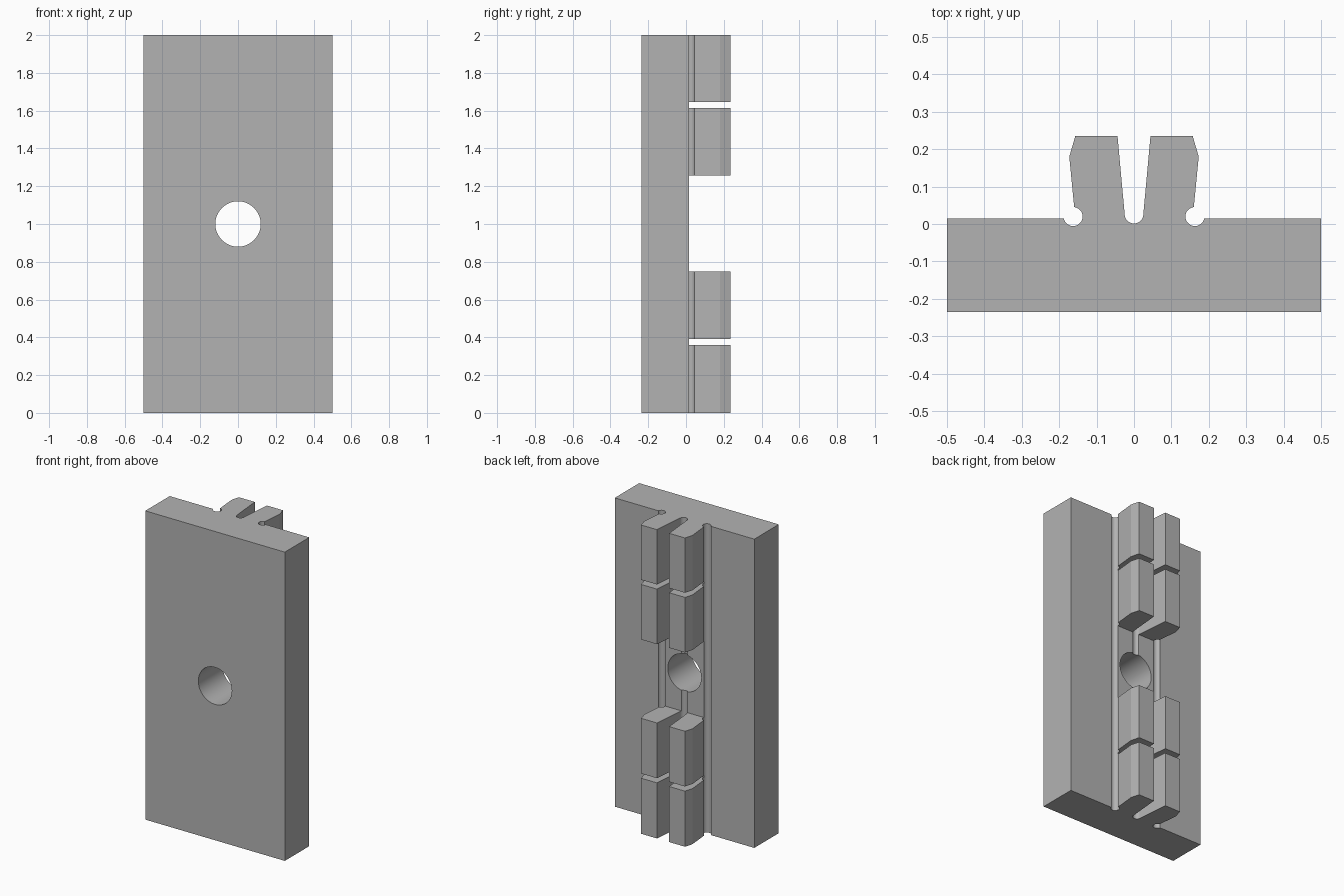
import bpy
import bmesh
import math
from mathutils import Matrix, Vector

cube = bpy.data.objects.get("Cube")
if cube:
    bpy.data.objects.remove(cube, do_unlink=True)

HEIGHT = 2.0
PLATE_BACK = 0.015
GREY = (0.45, 0.45, 0.45, 1)

grey = bpy.data.materials.new("plain grey")
grey.use_nodes = True
grey.diffuse_color = GREY
grey.node_tree.nodes["Principled BSDF"].inputs["Base Color"].default_value = GREY


def arc(cx, cy, r, start, end, steps):
    angles = [math.radians(start + (end - start) * i / steps) for i in range(steps + 1)]
    return [(cx + r * math.cos(a), cy + r * math.sin(a)) for a in angles]


def add_object(name, bm):
    bmesh.ops.recalc_face_normals(bm, faces=bm.faces)
    mesh = bpy.data.meshes.new(name)
    bm.to_mesh(mesh)
    bm.free()
    mesh.materials.append(grey)
    obj = bpy.data.objects.new(name, mesh)
    bpy.context.collection.objects.link(obj)
    return obj


def box(name, low, high):
    bm = bmesh.new()
    low, high = Vector(low), Vector(high)
    place = Matrix.Translation((low + high) / 2) @ Matrix.Diagonal((*(high - low), 1))
    bmesh.ops.create_cube(bm, size=1, matrix=place)
    return add_object(name, bm)


# Half of the section: plate edge, relief groove, clip prong, centre slot
half = [(0.5, -0.235), (0.5, PLATE_BACK)]
half += arc(0.163, 0.02, 0.0255, -11.3, -263, 24)
half += [(0.173, 0.18), (0.157, 0.235), (0.044, 0.235)]
half += arc(0, 0.0265, 0.025, 0, -90, 10)
section = half + [(-x, y) for x, y in reversed(half[:-1])]

# Plate and clip rails, extruded along the full height
bm = bmesh.new()
face = bm.faces.new([bm.verts.new((x, y, 0)) for x, y in section])
top = bmesh.ops.extrude_face_region(bm, geom=[face])["geom"]
bmesh.ops.translate(bm, vec=(0, 0, HEIGHT),
                    verts=[v for v in top if isinstance(v, bmesh.types.BMVert)])
plate = add_object("mounting_plate_with_clips", bm)

# Gaps that split the rails into four pairs of clips
cutters = [box("clip_gap_cutter", (-0.3, PLATE_BACK, z0), (0.3, 0.4, z1))
           for z0, z1 in ((0.36, 0.39), (0.748, 1.258), (1.615, 1.645))]

# Screw hole through the plate
bm = bmesh.new()
bmesh.ops.create_cone(bm, cap_ends=True, segments=64, radius1=0.12, radius2=0.12, depth=1,
                      matrix=Matrix.Translation((0, 0, 1)) @ Matrix.Rotation(math.pi / 2, 4, "X"))
cutters.append(add_object("screw_hole_cutter", bm))

bpy.context.view_layer.objects.active = plate
for cutter in cutters:
    cutter.hide_render = True
    cut = plate.modifiers.new(cutter.name, "BOOLEAN")
    cut.operation = "DIFFERENCE"
    cut.solver = "EXACT"
    cut.object = cutter
    bpy.ops.object.modifier_apply(modifier=cut.name)
    bpy.data.objects.remove(cutter, do_unlink=True)

# Smooth grooves and hole, crisp edges elsewhere
bpy.ops.object.select_all(action="DESELECT")
plate.select_set(True)
bpy.ops.object.shade_smooth_by_angle(angle=math.radians(20))
